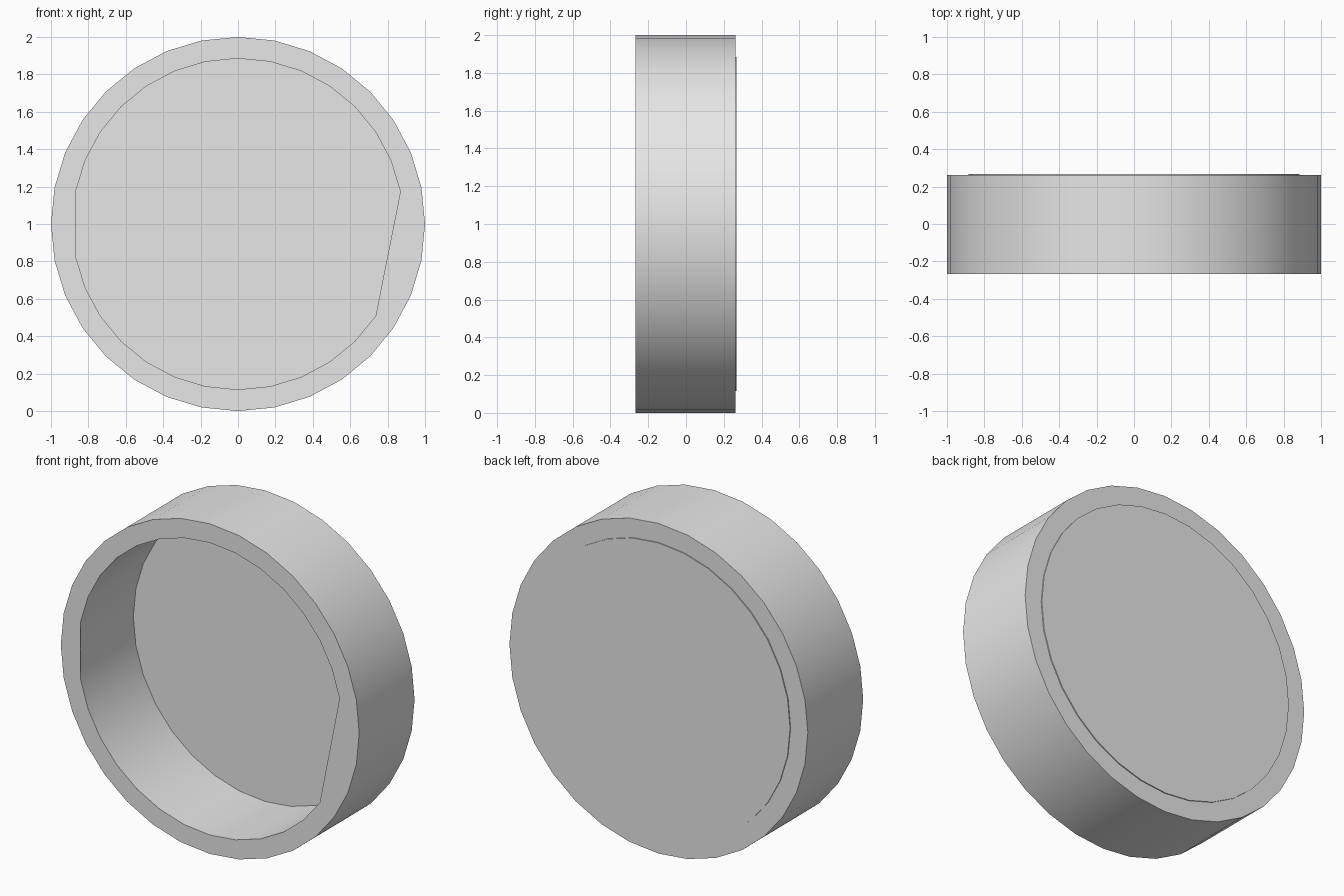
import bpy
import bmesh
from math import cos, sin, tau, radians

SIDES = 32
OUTER, INNER = 1.0, 0.885
FRONT, BACK, LID_BACK = -0.268, 0.262, 0.268

cube = bpy.data.objects.get("Cube")
if cube:
    bpy.data.objects.remove(cube, do_unlink=True)

grey = bpy.data.materials.new("light_grey")
grey.use_nodes = True
grey.diffuse_color = (0.8, 0.8, 0.8, 1)
grey.node_tree.nodes["Principled BSDF"].inputs["Base Color"].default_value = grey.diffuse_color


def circle(bm, radius, y):
    """Ring of vertices facing along y, starting at +x."""
    return [bm.verts.new((radius * cos(tau * i / SIDES), y, 1 + radius * sin(tau * i / SIDES)))
            for i in range(SIDES)]


def bridge(bm, a, b):
    for i in range(SIDES):
        j = (i + 1) % SIDES
        bm.faces.new((a[i], a[j], b[j], b[i]))


def finish(bm, name):
    bmesh.ops.recalc_face_normals(bm, faces=bm.faces)
    mesh = bpy.data.meshes.new(name)
    bm.to_mesh(mesh)
    bm.free()
    obj = bpy.data.objects.new(name, mesh)
    obj.data.materials.append(grey)
    bpy.context.collection.objects.link(obj)
    bpy.ops.object.select_all(action="DESELECT")
    obj.select_set(True)
    bpy.context.view_layer.objects.active = obj
    bpy.ops.object.shade_smooth_by_angle(angle=radians(30))
    return obj


# Hollow drum wall with flat front and back rims
bm = bmesh.new()
loops = [circle(bm, r, y) for r, y in
         ((OUTER, FRONT), (OUTER, BACK), (INNER, BACK), (INNER, FRONT))]
for k in range(4):
    bridge(bm, loops[k], loops[(k + 1) % 4])
finish(bm, "drum_wall")

# Flat webs that straighten the front opening on both sides
for name, first, last in (("left_rim_web", -3, 1), ("right_rim_web", 15, 17)):
    bm = bmesh.new()
    ring = circle(bm, INNER, FRONT)
    keep = [ring[i % SIDES] for i in range(first, last + 1)]
    bm.faces.new(keep)
    bmesh.ops.delete(bm, geom=[v for v in ring if v not in keep], context="VERTS")
    web = finish(bm, name)
    # Face the web towards the front
    if web.data.polygons[0].normal.y > 0:
        web.data.flip_normals()

# Thin lid standing slightly proud of the back rim
bm = bmesh.new()
inside, outside = circle(bm, INNER, BACK), circle(bm, INNER, LID_BACK)
bridge(bm, inside, outside)
bm.faces.new(inside)
bm.faces.new(outside)
finish(bm, "back_lid")
